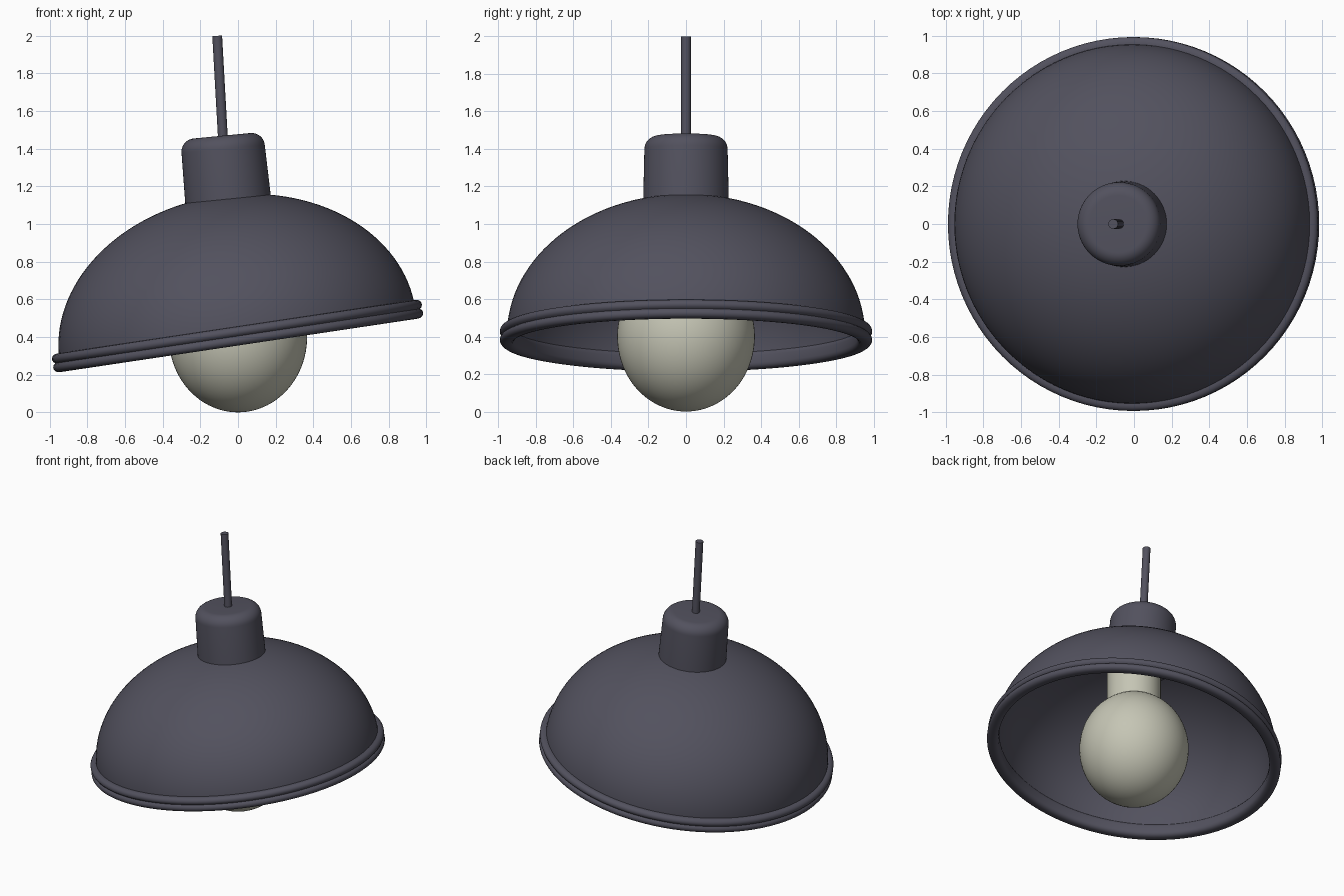
import bpy, bmesh
from math import sin, cos, pi, radians
from mathutils import Matrix, Vector

cube = bpy.data.objects.get("Cube")
if cube:
    bpy.data.objects.remove(cube, do_unlink=True)


def material(name, rgb):
    m = bpy.data.materials.new(name)
    m.use_nodes = True
    m.diffuse_color = (*rgb, 1)
    m.node_tree.nodes["Principled BSDF"].inputs["Base Color"].default_value = (*rgb, 1)
    return m


charcoal = material("charcoal_metal", (0.085, 0.083, 0.112))
cream = material("cream_glass", (0.56, 0.56, 0.46))


def arc(radius, height, a0, a1, n, r0=0.0, z0=0.0):
    """Elliptical arc in (radius, z), angles in degrees."""
    steps = [radians(a0 + (a1 - a0) * i / n) for i in range(n + 1)]
    return [(r0 + radius * cos(a), z0 + height * sin(a)) for a in steps]


def lathe(name, profile, mat, centre, tilt=0, closed=False, steps=96):
    """Spin a (radius, z) profile round z, then tilt it sideways."""
    bm = bmesh.new()
    verts = [bm.verts.new((r, 0, z)) for r, z in profile]
    pairs = list(zip(verts, verts[1:]))
    if closed:
        pairs.append((verts[-1], verts[0]))
    edges = [bm.edges.new(p) for p in pairs]
    bmesh.ops.spin(bm, geom=verts + edges, cent=(0, 0, 0), axis=(0, 0, 1),
                   angle=2 * pi, steps=steps)
    bmesh.ops.remove_doubles(bm, verts=bm.verts, dist=0.0002)
    bmesh.ops.recalc_face_normals(bm, faces=bm.faces)
    mesh = bpy.data.meshes.new(name)
    bm.to_mesh(mesh)
    bm.free()
    mesh.materials.append(mat)
    obj = bpy.data.objects.new(name, mesh)
    bpy.context.collection.objects.link(obj)
    obj.matrix_world = Matrix.Translation(centre) @ Matrix.Rotation(radians(-tilt), 4, "Y")
    bpy.ops.object.select_all(action="DESELECT")
    obj.select_set(True)
    bpy.context.view_layer.objects.active = obj
    bpy.ops.object.shade_smooth_by_angle(angle=radians(40))
    return obj


SHADE_CENTRE, SHADE_TILT = (-0.003, 0, 0.41), 8.5

# Dome shade: outer skin and inner skin joined at the bottom edge
lathe("dome_shade",
      arc(0.955, 0.745, 90, 0, 32) + arc(0.925, 0.715, 0, 90, 32),
      charcoal, SHADE_CENTRE, SHADE_TILT)

# Rolled rim: a rounded band with a shallow groove round its outside
rim = (arc(0.03, 0.027, -90, 60, 6, 0.963, -0.028)
       + arc(0.03, 0.027, -60, 90, 6, 0.963, 0.018)
       + arc(0.03, 0.03, 90, 180, 4, 0.945, 0.015)
       + arc(0.03, 0.03, 180, 270, 4, 0.945, -0.025))
lathe("shade_rim", rim, charcoal, SHADE_CENTRE, SHADE_TILT, closed=True)

# Socket cap with a rounded shoulder
cap = [(0, -0.06), (0.228, -0.06), (0.228, 0)] + arc(0.07, 0.07, 0, 90, 8, 0.152, 0.27) + [(0, 0.34)]
lathe("socket_cap", cap, charcoal, (-0.053, 0, 1.13), 5.5, steps=64)

# Hanging cord
cord = [(0, 0), (0.026, 0), (0.026, 0.6), (0, 0.6)]
lathe("cord", cord, charcoal, (-0.077, 0, 1.4), 3.2, steps=20)

# Light bulb with its neck running up into the dome
bulb = arc(0.367, 0.4, -90, 60, 36, 0, 0.4) + [(0.18, 0.77), (0.18, 1.1), (0, 1.1)]
lathe("light_bulb", bulb, cream, (0, 0, 0), steps=64)
